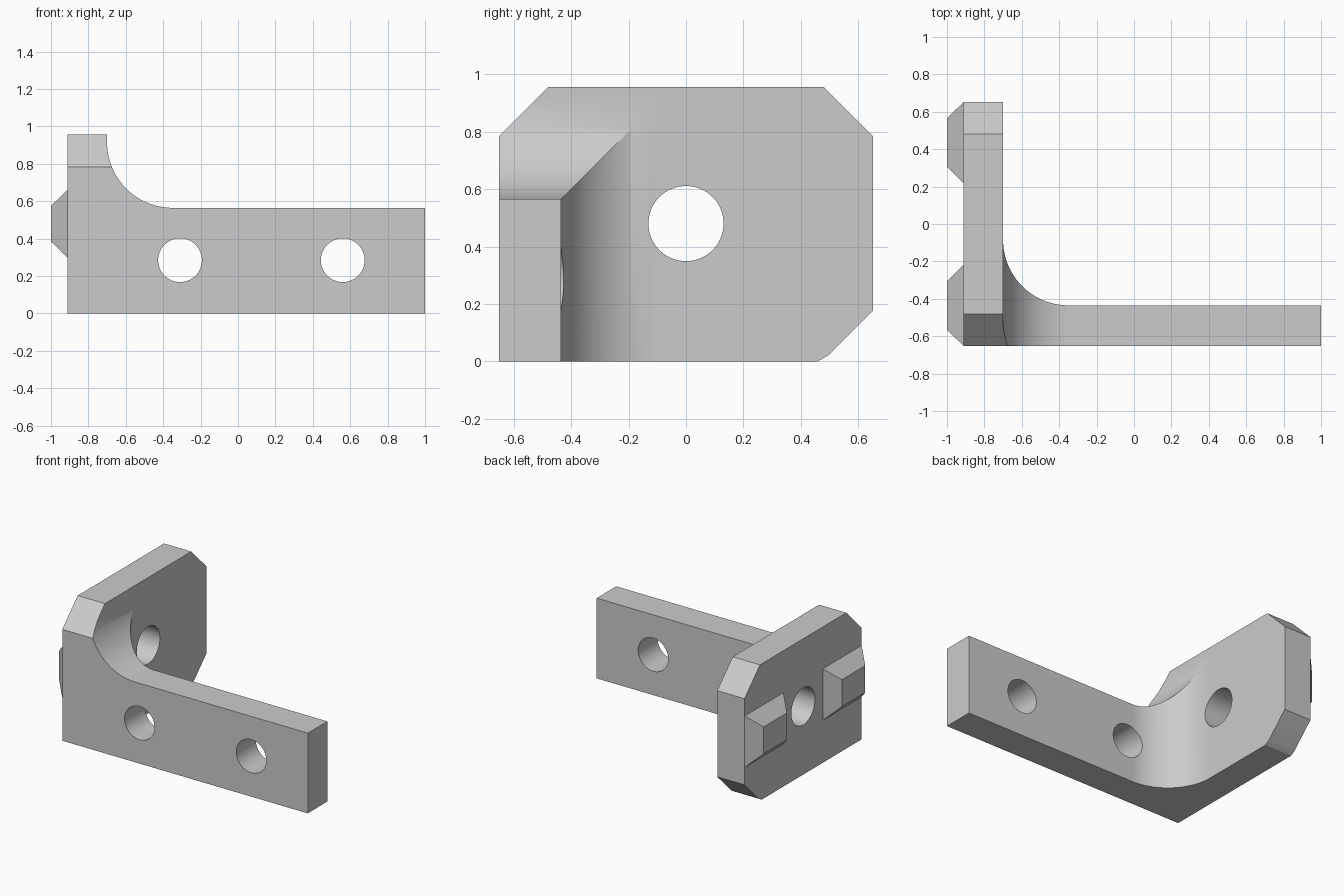
import bpy, bmesh
from math import sin, cos, pi
from mathutils import Vector

cube = bpy.data.objects.get("Cube")
if cube:
    bpy.data.objects.remove(cube, do_unlink=True)

grey = bpy.data.materials.new("light_grey")
grey.use_nodes = True
colour = (0.6, 0.6, 0.6, 1)
grey.diffuse_color = colour
grey.node_tree.nodes["Principled BSDF"].inputs["Base Color"].default_value = colour

# Main dimensions
BACK, FACE, END = -0.912, -0.70, 1.0      # x: plate back, plate face, arm end
SIDE, ARM = 0.652, -0.435                 # y: half width, inner face of arm
TOP, ARM_TOP = 0.956, 0.565               # z: plate top, arm top
R, BEVEL = 0.35, 0.02


def add_object(name, bm):
    bmesh.ops.recalc_face_normals(bm, faces=bm.faces)
    mesh = bpy.data.meshes.new(name)
    bm.to_mesh(mesh)
    bm.free()
    mesh.materials.append(grey)
    obj = bpy.data.objects.new(name, mesh)
    bpy.context.collection.objects.link(obj)
    return obj


def prism(points, place, low, high):
    """Extrude a 2D outline; place(u, v, depth) maps it into space."""
    bm = bmesh.new()
    face = bm.faces.new([bm.verts.new(place(u, v, low)) for u, v in points])
    new = bmesh.ops.extrude_face_region(bm, geom=[face], use_keep_orig=True)
    step = Vector(place(0, 0, high)) - Vector(place(0, 0, low))
    bmesh.ops.translate(bm, vec=step,
                        verts=[g for g in new["geom"] if isinstance(g, bmesh.types.BMVert)])
    return bm


def along_x(u, v, d): return (d, u, v)
def along_y(u, v, d): return (u, d, v)
def along_z(u, v, d): return (u, v, d)


def fillet(base, steps=32):
    """Concave quarter circle from the arm up to the plate face."""
    return [(FACE + R - R * sin(a), base + R - R * cos(a))
            for a in (i * pi / 2 / steps for i in range(steps + 1))]


def circle(u, v, r, n=64):
    return [(u + r * cos(2 * pi * i / n), v + r * sin(2 * pi * i / n)) for i in range(n)]


def combine(target, tool, operation):
    mod = target.modifiers.new(operation, "BOOLEAN")
    mod.operation, mod.solver, mod.object = operation, "EXACT", tool
    bpy.context.view_layer.objects.active = target
    bpy.ops.object.modifier_apply(modifier=mod.name)
    bpy.data.objects.remove(tool, do_unlink=True)


# Bracket: L-shaped plan with a filleted inner corner
plan = [(BACK, -SIDE), (END, -SIDE), (END, ARM)] + fillet(ARM) + [(FACE, SIDE), (BACK, SIDE)]
bm = prism(plan, along_z, 0, 1.2)

# Small chamfer around the underside
bm.normal_update()
bottom = [f for f in bm.faces if all(abs(v.co.z) < 1e-6 for v in f.verts)]
rim = list(bottom[0].verts)
bmesh.ops.recalc_face_normals(bm, faces=bm.faces)
bmesh.ops.inset_region(bm, faces=bottom, thickness=BEVEL, use_even_offset=True)
for v in rim:
    v.co.z = BEVEL if not all(v in f.verts for f in bottom) else 0
bracket = add_object("bracket", bm)

# Trim to the front outline: low arm sweeping up into the plate
front = [(-1.3, -0.3), (1.3, -0.3), (1.3, ARM_TOP)] + fillet(ARM_TOP) + [(FACE, 1.4), (-1.3, 1.4)]
combine(bracket, add_object("front_trim", prism(front, along_y, -1, 1)), "INTERSECT")

# Trim to the side outline: clipped plate corners
side = [(-0.8, -0.02), (0.425, -0.02), (0.46, 0), (0.495, 0.02), (0.735, 0.26),
        (0.735, 0.701), (0.48, TOP), (-0.48, TOP), (-0.8, 0.636)]
combine(bracket, add_object("side_trim", prism(side, along_x, -1.5, 1.5)), "INTERSECT")

# Bolt holes through the arm and the plate
for x in (-0.31, 0.56):
    hole = prism(circle(x, 0.285, 0.117), along_y, -1, 0.2)
    combine(bracket, add_object("arm_hole", hole), "DIFFERENCE")
hole = prism(circle(0, 0.48, 0.131), along_x, -1.2, -0.2)
combine(bracket, add_object("plate_hole", hole), "DIFFERENCE")

bpy.ops.object.select_all(action="DESELECT")
bracket.select_set(True)
bpy.context.view_layer.objects.active = bracket
bpy.ops.object.shade_smooth_by_angle(angle=0.4)

# Tapered locating pegs on the back of the plate
for name, y in (("front_peg", -0.435), ("back_peg", 0.435)):
    bm = bmesh.new()
    bmesh.ops.create_cube(bm, size=2)
    for v in bm.verts:
        tip = v.co.x < 0
        half_y, half_z = (0.13, 0.095) if tip else (0.216, 0.181)
        v.co = (-1 if tip else BACK, y + v.co.y * half_y, 0.48 + v.co.z * half_z)
    add_object(name, bm)
